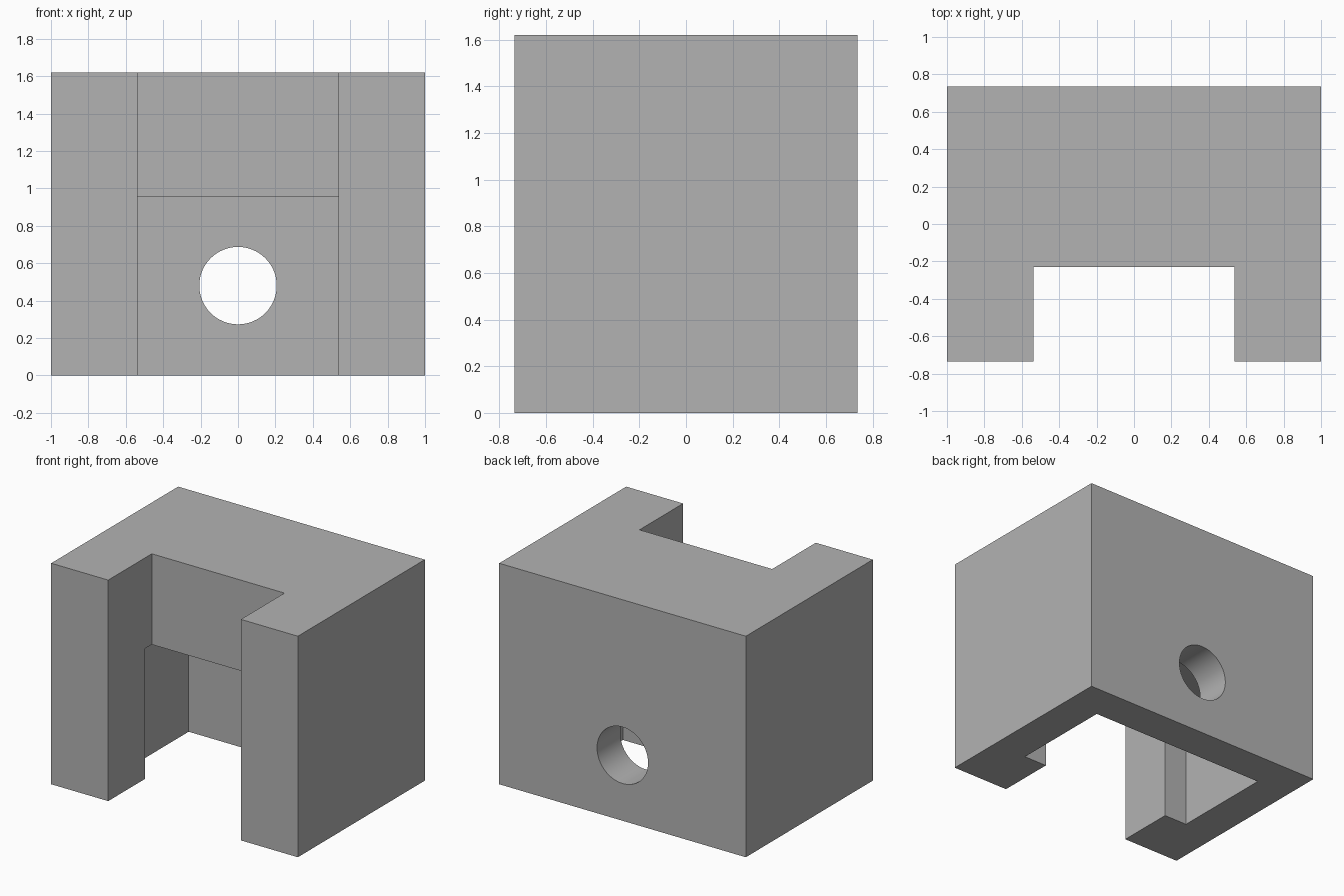
import bpy
import bmesh
from math import pi, radians

old = bpy.data.objects.get("Cube")
if old:
    bpy.data.objects.remove(old, do_unlink=True)

# Overall sizes
HALF_X, HALF_Y, HEIGHT = 1.0, 0.735, 1.62
SLOT_X, SLOT_Y = 0.538, -0.23
ROOM_X, ROOM_FRONT, ROOM_BACK, ROOM_TOP = 0.726, -0.307, 0.465, 0.955
HOLE_Z, HOLE_R = 0.48, 0.207

grey = bpy.data.materials.new("plain grey")
grey.use_nodes = True
colour = (0.45, 0.45, 0.45, 1)
grey.diffuse_color = colour
grey.node_tree.nodes["Principled BSDF"].inputs["Base Color"].default_value = colour


def prism(name, outline, z0, z1):
    """Extrude a flat xy outline from z0 to z1."""
    bm = bmesh.new()
    base = bm.faces.new([bm.verts.new((x, y, z0)) for x, y in outline])
    top = bmesh.ops.extrude_face_region(bm, geom=[base])["geom"]
    verts = [v for v in top if isinstance(v, bmesh.types.BMVert)]
    bmesh.ops.translate(bm, verts=verts, vec=(0, 0, z1 - z0))
    bmesh.ops.recalc_face_normals(bm, faces=bm.faces)
    mesh = bpy.data.meshes.new(name)
    bm.to_mesh(mesh)
    bm.free()
    obj = bpy.data.objects.new(name, mesh)
    bpy.context.collection.objects.link(obj)
    mesh.materials.append(grey)
    return obj


def cut(body, cutter):
    """Subtract the cutter from the body and discard it."""
    cutter.hide_render = True
    mod = body.modifiers.new("cut", "BOOLEAN")
    mod.operation, mod.solver, mod.object = "DIFFERENCE", "EXACT", cutter
    bpy.ops.object.select_all(action="DESELECT")
    body.select_set(True)
    bpy.context.view_layer.objects.active = body
    bpy.ops.object.modifier_apply(modifier=mod.name)
    bpy.data.objects.remove(cutter, do_unlink=True)


# U-shaped block, open at the front
right_half = [(HALF_X, HALF_Y), (HALF_X, -HALF_Y), (SLOT_X, -HALF_Y), (SLOT_X, SLOT_Y)]
body = prism("slotted_block", right_half + [(-x, y) for x, y in reversed(right_half)], 0, HEIGHT)

# Hollow underneath, wider than the slot
room = [(-ROOM_X, ROOM_FRONT), (ROOM_X, ROOM_FRONT), (ROOM_X, ROOM_BACK), (-ROOM_X, ROOM_BACK)]
cut(body, prism("hollow_cutter", room, -0.2, ROOM_TOP))

# Round hole through the back wall
bpy.ops.mesh.primitive_cylinder_add(vertices=64, radius=HOLE_R, depth=0.6,
                                    location=(0, HALF_Y, HOLE_Z), rotation=(pi / 2, 0, 0))
hole = bpy.context.object
hole.name = "hole_cutter"
hole.data.materials.append(grey)
cut(body, hole)

# Round the hole's shading, keep the edges sharp
bpy.ops.object.shade_smooth_by_angle(angle=radians(30))
